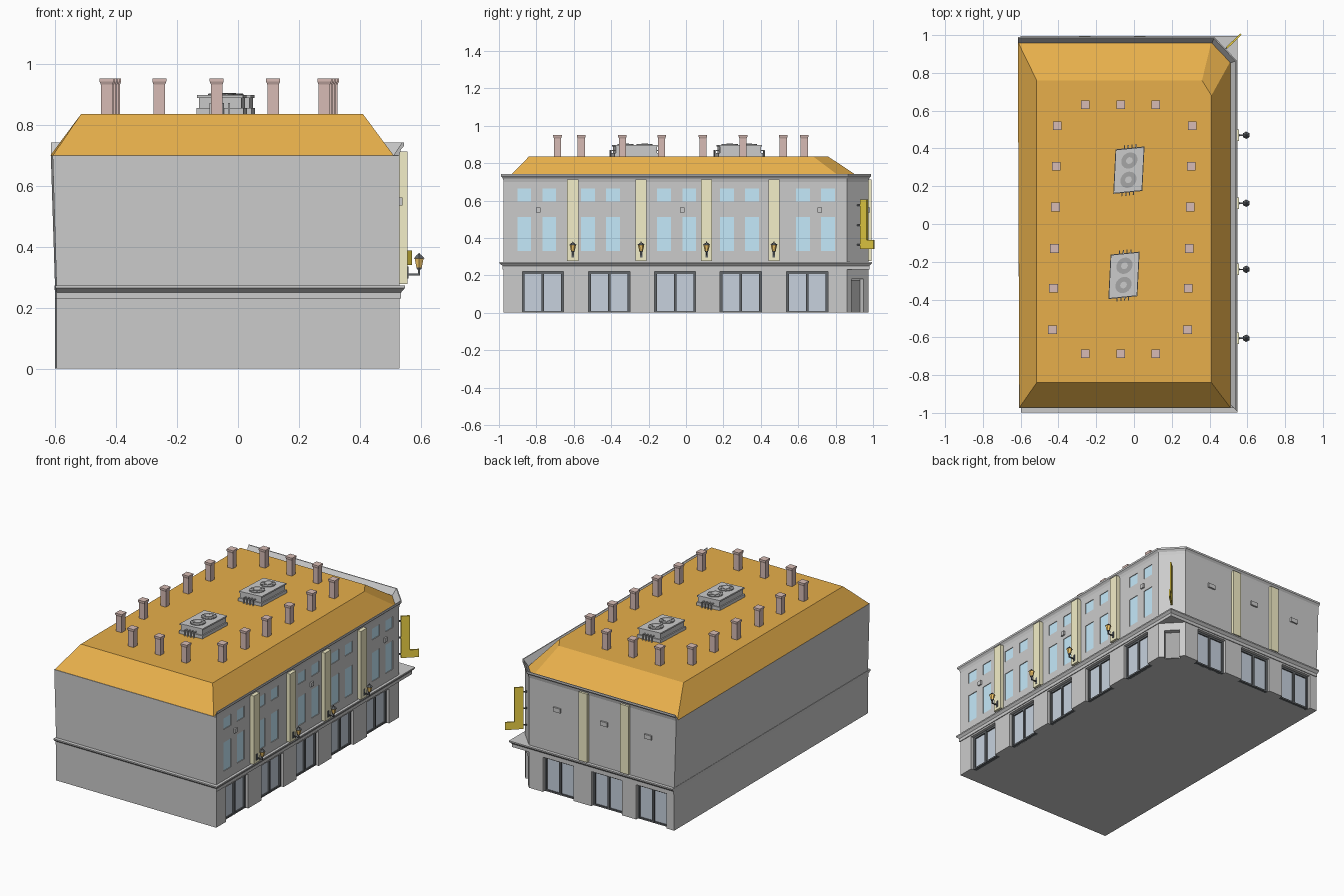
import bpy, bmesh, math
from mathutils import Matrix, Vector

if "Cube" in bpy.data.objects:
    bpy.data.objects.remove(bpy.data.objects["Cube"])


def mat(name, r, g, b):
    m = bpy.data.materials.new(name)
    m.diffuse_color = (r, g, b, 1)
    m.use_nodes = True
    m.node_tree.nodes["Principled BSDF"].inputs["Base Color"].default_value = m.diffuse_color
    return m


ROOF = mat("roof_orange", .8, .43, .07)
CREAM = mat("cream", .9, .86, .58)
BLUE = mat("window_blue", .56, .82, .96)
GLASS = mat("shop_glass", .57, .64, .73)
BLACK = mat("black_metal", .12, .13, .14)
GOLD = mat("gold", .86, .66, .06)
BRICK = mat("brick", .68, .5, .46)
AMBER = mat("amber", .95, .6, .15)
DARK = mat("dark_grey", .38, .38, .38)


def finish(name, bm, m=None):
    bmesh.ops.recalc_face_normals(bm, faces=bm.faces)
    me = bpy.data.meshes.new(name)
    bm.to_mesh(me)
    bm.free()
    ob = bpy.data.objects.new(name, me)
    bpy.context.collection.objects.link(ob)
    if m:
        me.materials.append(m)
    return ob


def add_loft(bm, rings):
    """Skin equal-length closed rings of 3D points, capping both ends."""
    vs = [[bm.verts.new(p) for p in r] for r in rings]
    n = len(vs[0])
    for a, b in zip(vs, vs[1:]):
        for i in range(n):
            bm.faces.new((a[i], a[(i + 1) % n], b[(i + 1) % n], b[i]))
    bm.faces.new(vs[0])
    bm.faces.new(vs[-1])


def loft(name, rings, m=None):
    bm = bmesh.new()
    add_loft(bm, rings)
    return finish(name, bm, m)


def at(poly, z):
    return [(x, y, z) for x, y in poly]


def add_box(bm, lo, hi, M=Matrix()):
    c = [(a + b) / 2 for a, b in zip(lo, hi)]
    s = [abs(b - a) for a, b in zip(lo, hi)]
    bmesh.ops.create_cube(bm, size=1, matrix=M @ Matrix.Translation(c) @ Matrix.Diagonal((*s, 1)))


def boxes(name, items, m=None):
    bm = bmesh.new()
    for it in items:
        add_box(bm, *it)
    return finish(name, bm, m)


def add_cone(bm, c, r1, r2, h, seg):
    bmesh.ops.create_cone(bm, cap_ends=True, segments=seg, radius1=r1, radius2=r2, depth=h,
                          matrix=Matrix.Translation((c[0], c[1], c[2] + h / 2)))


def cut(ob, cutter):
    md = ob.modifiers.new("cut", 'BOOLEAN')
    md.object, md.solver = cutter, 'EXACT'
    bpy.context.view_layer.update()
    me = bpy.data.meshes.new_from_object(ob.evaluated_get(bpy.context.evaluated_depsgraph_get()))
    ob.modifiers.clear()
    ob.data = me
    bpy.data.objects.remove(cutter)


# wall-local frames: (along wall, outward, up)
RIGHT = Matrix(((0, 1, 0, .53), (1, 0, 0, 0), (0, 0, 1, 0), (0, 0, 0, 1)))
BACK = Matrix.Translation((0, .975, 0))
n = Vector((.723, .691, 0))
CORNER = Matrix(((-n.y, n.x, 0, .475), (n.x, n.y, 0, .9175), (0, 0, 1, 0), (0, 0, 0, 1)))

# main masses
foot = [(-.595, -.975), (.53, -.975), (.53, .86), (.42, .975), (-.6, .975)]
head = [(-.608, -.975), (.53, -.975), (.53, .86), (.42, .975), (-.614, .975)]
ground = loft("ground_floor", [at(foot, 0), at(foot, .235)])
upper = loft("upper_floors", [at(foot, .262), at(head, .70)])
band = [(-.596, -.98), (.535, -.98), (.535, .98), (-.6, .98)]
lip = [(-.598, -.997), (.547, -.997), (.547, .995), (-.602, .995)]
loft("ledge", [at(band, .23), at(band, .25), at(lip, .264), at(lip, .272)])
eave = [(-.607, -.972), (.51, -.972), (.51, .86), (.41, .965), (-.615, .965)]
crown = [(-.515, -.84), (.41, -.84), (.41, .68), (.36, .76), (-.515, .76)]
loft("roof", [at(eave, .70), at(crown, .835)], ROOF)

# cornice along right, chamfered corner and back
path = [((.53, -.975), (1, -1)), ((.53, .86), (1, .4)), ((.42, .975), (.42, 1)), ((-.614, .975), (0, 1))]
prof = [(-.02, .70), (0, .70), (.004, .718), (.014, .73), (.014, .742), (.008, .742)]
loft("cornice", [[(p[0] + d * o[0], p[1] + d * o[1], z) for d, z in prof] for p, o in path])

# shop fronts
shops = [(RIGHT, c - .11, c + .11) for c in (-.765, -.41, -.058, .293, .648)]
shops += [(BACK, c - .107, c + .107) for c in (.215, -.125, -.44)]
holes = [((a, -.035, -.05), (b, .05, .22), M) for M, a, b in shops]
holes.append(((-.045, -.03, -.05), (.045, .05, .18), CORNER))
cut(ground, boxes("shop_cutter", holes))
frames, panes = [], []
for M, a, b in shops:
    mid = (a + b) / 2
    for u0, u1 in ((a, a + .012), (mid - .007, mid + .007), (b - .012, b)):
        frames.append(((u0, -.04, 0), (u1, -.018, .22), M))
    for z0, z1 in ((0, .01), (.208, .22)):
        frames.append(((a, -.04, z0), (b, -.019, z1), M))
    panes.append(((a + .01, -.04, .005), (b - .01, -.027, .212), M))
boxes("shop_frames", frames, BLACK)
boxes("shop_windows", panes, GLASS)
boxes("corner_door", [((-.04, -.04, 0), (.04, -.022, .175), CORNER)], DARK)

# upper windows
wins = []
for c in (-.798, -.457, -.05, .286, .692):
    for s in (-.067, .067):
        for z0, z1 in ((.33, .512), (.595, .665)):
            wins.append((c + s - .037, c + s + .037, z0, z1))
cut(upper, boxes("window_cutter", [((a, -.006, z0), (b, .05, z1), RIGHT) for a, b, z0, z1 in wins]))
boxes("upper_windows", [((a, -.015, z0), (b, -.004, z1), RIGHT) for a, b, z0, z1 in wins], BLUE)

# pilasters and wall vents
lamps_y = (-.605, -.24, .11, .47)
boxes("pilasters", [((y - .03, -.005, .278), (y + .03, .026, .712), RIGHT) for y in lamps_y]
      + [((x - .03, -.005, .278), (x + .03, .017, .712), BACK) for x in (-.26, .03)], CREAM)
boxes("wall_vents", [((y - .013, -.005, .535), (y + .013, .01, .562), RIGHT) for y in (-.79, -.02, .715)]
      + [((x - .025, -.005, .535), (x + .025, .01, .562), BACK) for x in (.22, -.11, -.42)])

# wall lanterns
metal, glow = bmesh.new(), bmesh.new()
for y in lamps_y:
    x = .594
    add_box(metal, (.553, y - .007, .295), (.559, y + .007, .335))
    add_box(metal, (.555, y - .003, .306), (x + .003, y + .003, .312))
    add_box(metal, (x - .003, y - .003, .306), (x + .003, y + .003, .332))
    add_cone(metal, (x, y, .326), .008, .01, .006, 6)
    add_cone(metal, (x, y, .362), .02, .007, .012, 6)
    add_cone(metal, (x, y, .374), .004, .002, .006, 6)
    add_cone(glow, (x, y, .331), .01, .017, .031, 6)
finish("lantern_metal", metal, BLACK)
finish("lantern_glass", glow, AMBER)

# angled hanging sign on the corner with pins
SIGN = CORNER @ Matrix.Translation((0, .012, 0))
ell = [(.01, .34), (.115, .34), (.115, .388), (.062, .388), (.062, .605), (.01, .605)]
loft("corner_sign", [[SIGN @ Vector((t, d, z)) for d, z in ell] for t in (-.005, .005)], GOLD)
boxes("sign_pins", [((-.003, -.02, z), (.003, .02, z + .008), SIGN) for z in (.36, .465, .57)], BLACK)

# chimneys with flared caps
spots = [(x, y) for y in (.632, -.687) for x in (-.258, -.07, .115)]
for i, y in enumerate((.52, .305, .09, -.13, -.34, -.56)):
    spots += [(-.406 - .005 * i, y), (.308 - .005 * i, y)]
stack = bmesh.new()
for x, y in spots:
    rings = []
    for r, z in ((.019, .825), (.019, .932), (.023, .942), (.023, .951)):
        rings.append([(x + a * r, y + b * r, z) for a, b in ((-1, -1), (1, -1), (1, 1), (-1, 1))])
    add_loft(stack, rings)
finish("chimneys", stack, BRICK)

# rooftop cooling units, slightly skewed
for k, (cx, cy) in enumerate(((-.027, .285), (-.053, -.272))):
    case, fan = bmesh.new(), bmesh.new()
    add_box(case, (-.077, -.118, .835), (.077, .118, .855))
    add_box(case, (-.07, -.11, .855), (.07, .11, .888))
    add_box(case, (-.075, -.115, .888), (.075, .115, .897))
    for s in (-1, 1):
        for j in range(4):
            u = -.03 + j * .02
            add_box(case, (u - .003, s * .108, .865), (u + .003, s * .135, .871))
            add_box(case, (u - .003, s * .129, .835), (u + .003, s * .135, .871))
        c = (0, s * .051)
        add_cone(fan, (*c, .892), .043, .043, .009, 20)
        add_cone(case, (*c, .895), .018, .018, .009, 12)
        for a in range(3):
            T = Matrix.Translation((*c, 0)) @ Matrix.Rotation(a * math.pi / 3, 4, 'Z')
            add_box(fan, (-.041, -.003, .9), (.041, .003, .903), T)
    for nm, bm, m in (("cooling_unit", case, None), ("cooling_fans", fan, DARK)):
        for v in bm.verts:
            x, y, z = v.co
            v.co = (cx + x + .05 * y, cy + y + .1 * x, z)
        finish(f"{nm}_{k + 1}", bm, m)
